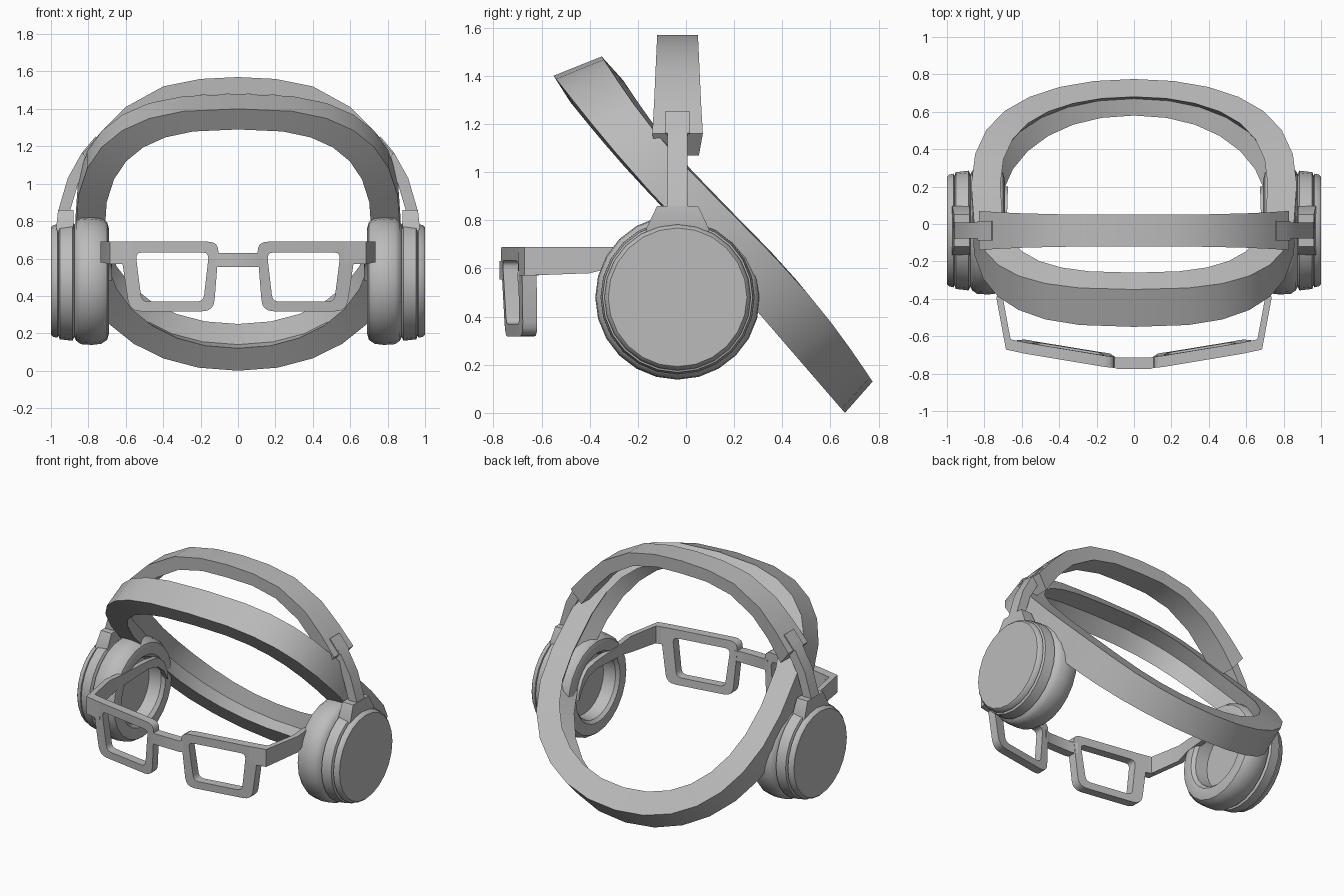
import bpy, bmesh, math

if "Cube" in bpy.data.objects:
    bpy.data.objects.remove(bpy.data.objects["Cube"])

grey = bpy.data.materials.new("plain_grey")
grey.diffuse_color = (0.5, 0.5, 0.5, 1)
grey.use_nodes = True
grey.node_tree.nodes["Principled BSDF"].inputs["Base Color"].default_value = grey.diffuse_color


def finish(name, bm, angle=35):
    bmesh.ops.recalc_face_normals(bm, faces=bm.faces)
    mesh = bpy.data.meshes.new(name)
    bm.to_mesh(mesh)
    bm.free()
    mesh.materials.append(grey)
    ob = bpy.data.objects.new(name, mesh)
    bpy.context.collection.objects.link(ob)
    bpy.ops.object.select_all(action='DESELECT')
    ob.select_set(True)
    bpy.context.view_layer.objects.active = ob
    bpy.ops.object.shade_smooth_by_angle(angle=math.radians(angle))
    return ob


def loft(name, sections, closed=False):
    """Skin a run of equal cross-sections, capped unless closed."""
    bm = bmesh.new()
    rows = [[bm.verts.new(p) for p in s] for s in sections]
    n = len(rows[0])
    for i in range(len(rows) if closed else len(rows) - 1):
        a, b = rows[i], rows[(i + 1) % len(rows)]
        for j in range(n):
            k = (j + 1) % n
            bm.faces.new((a[j], a[k], b[k], b[j]))
    if not closed:
        bm.faces.new(rows[0])
        bm.faces.new(rows[-1])
    return finish(name, bm)


def spow(v, e):
    return math.copysign(abs(v) ** e, v)


# Tilted head ring with a folded inner side:
# (front y, front z, back y, back z, half width, sway front, sway back) of each edge
edges = [(-0.55, 1.40, 0.66, 0.0, 0.87, .018, 0), (-0.35, 1.48, 0.775, 0.13, 0.87, .04, .035),
         (-0.26, 1.38, 0.68, 0.25, 0.715, .03, .03), (-0.40, 1.375, 0.67, 0.14, 0.77, .025, .015),
         (-0.48, 1.29, 0.58, 0.12, 0.715, .018, 0)]
ring = []
for i in range(28):
    a = 2 * math.pi * i / 28
    e = 2 / 2.75 if math.cos(a) > 0 else 2 / 2.13
    t, s = spow(math.cos(a), e), spow(math.sin(a), e)
    ring.append([(w * s,
                  (fy + by) / 2 + t * (fy - by) / 2 - math.sin(math.pi * t) * (sf if t > 0 else sb),
                  (fz + bz) / 2 + t * (fz - bz) / 2) for fy, fz, by, bz, w, sf, sb in edges])
loft("head_ring", ring, closed=True)

# Arched top band: outer x, z, inner x, z, half depth
CY = -0.035
half = [(0, 1.57, 0, 1.48, .085), (.2, 1.56, .19, 1.475, .085), (.4, 1.52, .37, 1.435, .087),
        (.6, 1.41, .54, 1.335, .092), (.73, 1.28, .66, 1.21, .098), (.83, 1.16, .76, 1.07, .105)]
full = [(-a, b, -c, d, w) for a, b, c, d, w in half[:0:-1]] + half
loft("top_band", [[(a, CY - w, b), (a, CY + w, b),
                   (c, CY + .35 * w + .052, d), (c, CY - .35 * w - .052, d)]
                  for a, b, c, d, w in full])

# Ear cup profile (x, radius), from outer cap to inside of the cushion
shell = [(1.0, 0), (1.0, .288), (.99, .298), (.965, .304), (.96, .292), (.953, .312),
         (.885, .32), (.875, .30), (.865, .32), (.84, .338), (.78, .342), (.73, .336),
         (.70, .315), (.69, .28), (.695, .24), (.715, .22), (.80, .21), (.80, 0)]


def ear_cup(name, side):
    bm = bmesh.new()
    n, rows = 24, []
    for x, r in shell:
        if r == 0:
            rows.append([bm.verts.new((side * x, CY, .48))] * n)
        else:
            rows.append([bm.verts.new((side * x, CY + r * math.cos(2 * math.pi * j / n),
                                       .48 + r * math.sin(2 * math.pi * j / n))) for j in range(n)])
    for a, b in zip(rows, rows[1:]):
        for j in range(n):
            k = (j + 1) % n
            bm.faces.new(list(dict.fromkeys((a[j], a[k], b[k], b[j]))))
    finish(name, bm)


def rounded(corners, radius, seg=4):
    """Outline with each corner replaced by a small curve."""
    out = []
    for i, (x, z) in enumerate(corners):
        ends = []
        for q in (corners[i - 1], corners[(i + 1) % len(corners)]):
            d = math.hypot(q[0] - x, q[1] - z)
            ends.append((x + (q[0] - x) * radius / d, z + (q[1] - z) * radius / d))
        for k in range(seg + 1):
            t = k / seg
            u, v, w = (1 - t) ** 2, 2 * t * (1 - t), t * t
            out.append((u * ends[0][0] + v * x + w * ends[1][0],
                        u * ends[0][1] + v * z + w * ends[1][1]))
    return out


def front_y(x, z=.69):
    """Front of the glasses: swept back sideways, leaning in at the bottom."""
    return -0.782 + 0.1 * abs(x) + 0.09 * x * x + (.69 - z) * .045


DEPTH = 0.06
for side, label in ((-1, "left"), (1, "right")):
    ear_cup(label + "_ear_cup", side)

    # Slot rim on the band, slider arm, and flared bracket joining the band to the cup
    loft(label + "_slot_rim", [[(side * x, CY - .052, z), (side * x, CY + .052, z),
                                (side * (x - .05), CY + .052, z - .03),
                                (side * (x - .05), CY - .052, z - .03)]
                               for x, z in ((.762, 1.252), (.837, 1.162))])
    arm = [(.775, 1.235), (.835, 1.165), (.91, 1.03), (.963, .85)]
    loft(label + "_slider_arm", [[(side * x, CY - .042, z), (side * x, CY + .042, z),
                                  (side * (x - .055), CY + .042, z - .03),
                                  (side * (x - .055), CY - .042, z - .03)] for x, z in arm])
    loft(label + "_cup_bracket", [[(side * x, CY - w, z), (side * x, CY + w, z),
                                   (side * .88, CY + w, z), (side * .88, CY - w, z)]
                                  for x, z, w in ((.962, .86, .085), (.972, .765, .13),
                                                  (.95, .68, .13))])

    # Lens frame: rounded outline with a matching opening
    outer = rounded([(.10, .69), (.635, .69), (.58, .318), (.13, .318)], .06)
    inner = rounded([(.155, .632), (.548, .632), (.515, .37), (.185, .37)], .035)
    loft(label + "_lens_frame", [[(side * x, front_y(x, z) + d, z) for (x, z), d in
                                  ((o, 0), (o, DEPTH), (h, DEPTH), (h, 0))]
                                 for o, h in zip(outer, inner)], closed=True)

    # Hinge block and temple with a hooked tip: outer x, y, bottom z, top z
    loft(label + "_hinge", [[(side * x, front_y(x), .57), (side * x, front_y(x), .69),
                             (side * x, front_y(x) + DEPTH, .69),
                             (side * x, front_y(x) + DEPTH, .57)] for x in (.57, .685)])
    temple = [(.685, -.67, .57, .69), (.735, -.40, .58, .69), (.725, -.30, .605, .688),
              (.715, 0, .625, .68), (.712, .10, .60, .665), (.71, .16, .55, .615),
              (.71, .20, .48, .53)]
    loft(label + "_temple", [[(side * x, y, a), (side * x, y, b),
                              (side * (x - .035), y, b), (side * (x - .035), y, a)]
                             for x, y, a, b in temple])

# Bridge between the lens frames
loft("bridge", [[(x, y, .555), (x, y, .63), (x, y + DEPTH, .63), (x, y + DEPTH, .555)]
                for x, y in ((-.13, -.76), (-.09, -.774), (.09, -.774), (.13, -.76))])
